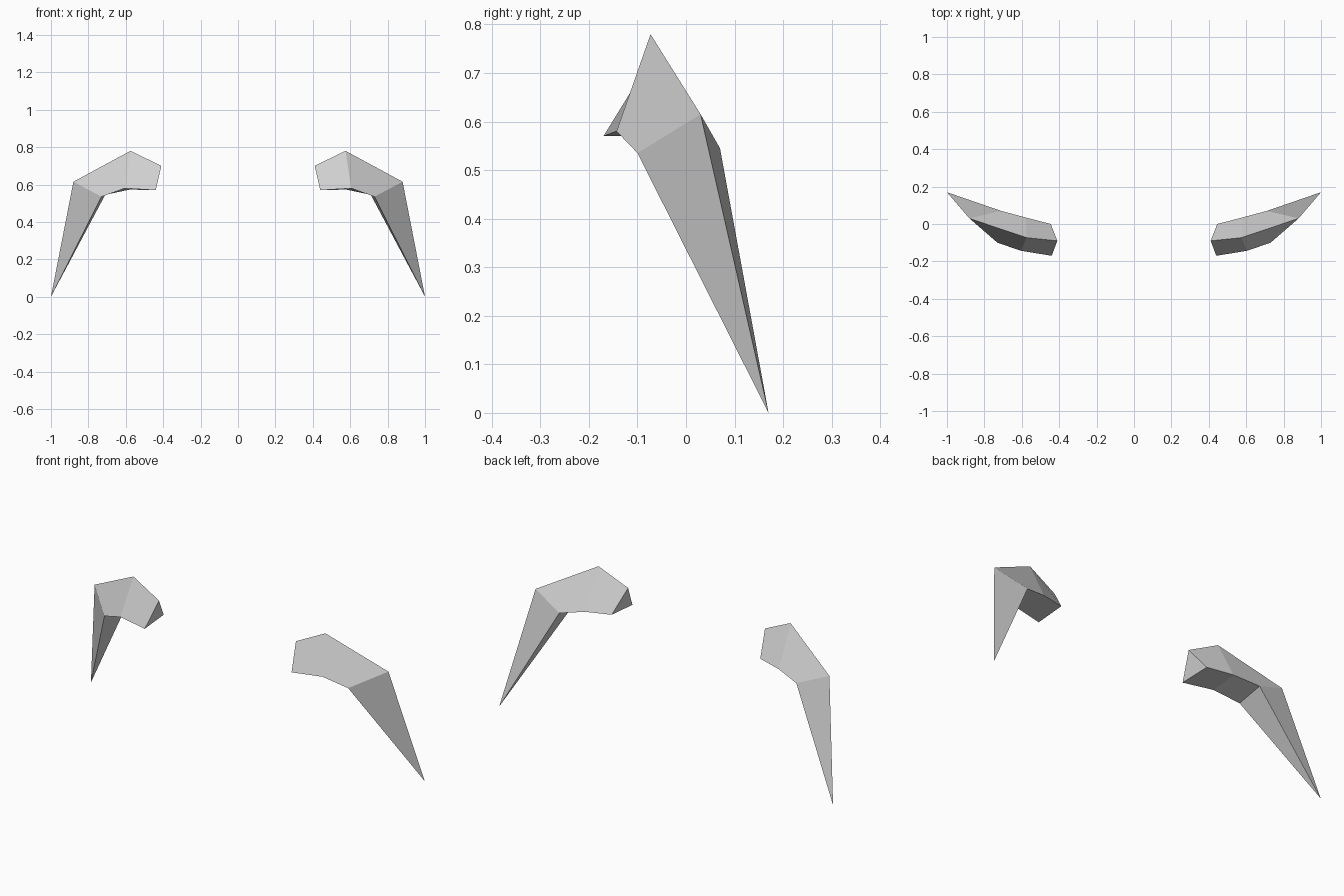
import bpy
import bmesh
from mathutils import Vector

cube = bpy.data.objects.get("Cube")
if cube:
    bpy.data.objects.remove(cube, do_unlink=True)

# One pale grey for both horns
grey = bpy.data.materials.new("pale_grey")
grey.use_nodes = True
colour = (0.64, 0.64, 0.64, 1.0)
grey.diffuse_color = colour
bsdf = next(n for n in grey.node_tree.nodes if n.type == "BSDF_PRINCIPLED")
bsdf.inputs["Base Color"].default_value = colour

# Triangular cross-sections: top ridge, front lower edge, back lower edge
ROOT = [(0.41, -0.09, 0.70), (0.44, -0.17, 0.57), (0.445, 0.0, 0.58)]
CREST = [(0.575, -0.073, 0.78), (0.605, -0.143, 0.58), (0.58, 0.035, 0.573)]
BEND = [(0.88, 0.03, 0.615), (0.73, -0.1, 0.535), (0.71, 0.07, 0.545)]
TIP = (1.0, 0.17, 0.0)


def build_horn(name, side):
    """Loft the sections from the root to the bend, then close to a point."""
    bm = bmesh.new()
    rings = []
    for section in (ROOT, CREST, BEND):
        rings.append([bm.verts.new(Vector((side * x, y, z)))
                      for x, y, z in section])
    tip = bm.verts.new((side * TIP[0], TIP[1], TIP[2]))

    # Flat cap at the root
    bm.faces.new(rings[0])

    # Curved body
    for near, far in zip(rings, rings[1:]):
        for i in range(3):
            j = (i + 1) % 3
            bm.faces.new((near[i], near[j], far[j], far[i]))

    # Long pointed end
    last = rings[-1]
    for i in range(3):
        bm.faces.new((last[i], last[(i + 1) % 3], tip))

    bmesh.ops.recalc_face_normals(bm, faces=bm.faces)
    mesh = bpy.data.meshes.new(name)
    bm.to_mesh(mesh)
    bm.free()
    mesh.materials.append(grey)
    horn = bpy.data.objects.new(name, mesh)
    bpy.context.collection.objects.link(horn)
    return horn


build_horn("left_horn", 1)
build_horn("right_horn", -1)
